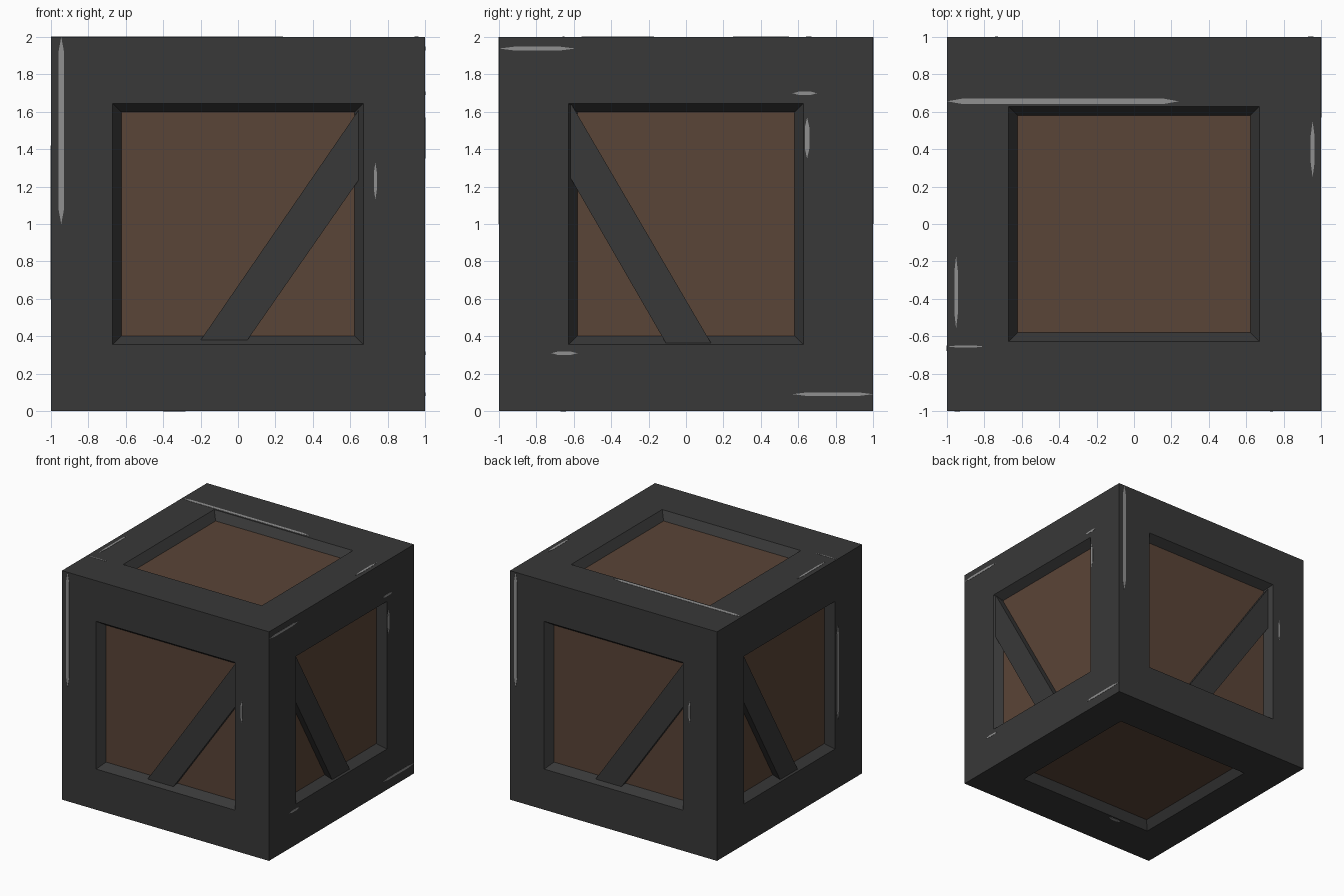
import bpy, bmesh, math
from mathutils import Matrix, Vector

if "Cube" in bpy.data.objects:
    bpy.data.objects.remove(bpy.data.objects["Cube"])


def material(name, rgb):
    m = bpy.data.materials.new(name)
    m.diffuse_color = (*rgb, 1)
    m.use_nodes = True
    m.node_tree.nodes["Principled BSDF"].inputs["Base Color"].default_value = m.diffuse_color
    return m


DARK = material("dark grey frame", (0.040, 0.040, 0.040))
BROWN = material("brown panel", (0.102, 0.058, 0.038))
LIGHT = material("worn light grey", (0.28, 0.28, 0.28))

DEPTH = 0.07                           # recess depth of the panels
OPEN = Vector((0.67, 0.628, 0.645))    # half sizes of the openings
SLOPE = 0.047                          # how far the recess walls lean in


def finish(bm, name, mats):
    bmesh.ops.recalc_face_normals(bm, faces=bm.faces)
    me = bpy.data.meshes.new(name)
    bm.to_mesh(me)
    bm.free()
    for m in mats:
        me.materials.append(m)
    ob = bpy.data.objects.new(name, me)
    bpy.context.collection.objects.link(ob)
    return ob


def side(turn):
    """Face frame (u right, v up from the floor, w outward) for a side wall."""
    base = Matrix(((1, 0, 0, 0), (0, 0, -1, -1), (0, 1, 0, 0), (0, 0, 0, 1)))
    return Matrix.Rotation(math.radians(90 * turn), 4, 'Z') @ base


TOP = Matrix.Translation((0, 0, 2))
BOTTOM = Matrix.Rotation(math.pi, 4, 'X')


def prism(name, frame, outline, w0, w1, mat):
    bm = bmesh.new()
    rings = [[bm.verts.new(frame @ Vector((u, v, w))) for u, v in outline]
             for w in (w0, w1)]
    for r in rings:
        bm.faces.new(r)
    n = len(outline)
    for i in range(n):
        j = (i + 1) % n
        bm.faces.new((rings[0][i], rings[0][j], rings[1][j], rings[1][i]))
    return finish(bm, name, [mat])


def scratch(frame, u0, u1, v0, v1):
    """Thin worn strip with tapered ends."""
    if u1 - u0 > v1 - v0:
        t, m = min(0.08, (u1 - u0) / 4), (v0 + v1) / 2
        pts = [(u0, m), (u0 + t, v0), (u1 - t, v0), (u1, m),
               (u1 - t, v1), (u0 + t, v1)]
    else:
        t, m = min(0.08, (v1 - v0) / 4), (u0 + u1) / 2
        pts = [(m, v0), (u1, v0 + t), (u1, v1 - t), (m, v1),
               (u0, v1 - t), (u0, v0 + t)]
    prism("edge_wear", frame, pts, -0.004, 0.002, LIGHT)


# Crate body: every face inset to an opening, then sunk to a brown panel
bm = bmesh.new()
bmesh.ops.create_cube(bm, size=2)
bm.normal_update()
panels = list(bm.faces)
for f in panels:
    axis = max(range(3), key=lambda i: abs(f.normal[i]))
    sign = 1 if f.normal[axis] > 0 else -1
    for half, level in ((OPEN, 1), (OPEN - Vector((SLOPE,) * 3), 1 - DEPTH)):
        bmesh.ops.inset_individual(bm, faces=[f], thickness=0.1)
        for v in f.verts:
            for i in range(3):
                v.co[i] = sign * level if i == axis else math.copysign(half[i], v.co[i])
    f.material_index = 1
bmesh.ops.translate(bm, verts=bm.verts, vec=(0, 0, 1))
finish(bm, "crate_body", [DARK, BROWN])

# Diagonal braces: front and back share one shape, right and left the other
WIDE = [(-0.22, 0.35), (0.03, 0.35), (0.68, 1.285), (0.68, 1.66)]
NARROW = [(-0.10, 0.35), (0.142, 0.35), (-0.61, 1.636), (-0.64, 1.636), (-0.64, 1.285)]
for turn, label in enumerate(("front", "right", "back", "left")):
    wide = turn % 2 == 0
    prism(label + "_brace", side(turn), WIDE if wide else NARROW,
          -DEPTH - 0.01, -0.037 if wide else -0.015, DARK)

# Worn edges
for turn in (0, 2):
    scratch(side(turn), -0.96, -0.93, 1.0, 2.0)
    scratch(side(turn), 0.727, 0.742, 1.13, 1.33)
for s in ((-1, -0.59, 1.928, 1.948), (0.57, 0.70, 1.69, 1.708),
          (0.635, 0.66, 1.35, 1.57), (-0.72, -0.58, 0.30, 0.318),
          (0.57, 1, 0.08, 0.10)):
    scratch(side(1), *s)
scratch(side(3), 0.65, 0.68, 0.60, 1.42)
for s in ((-1, 0.24, 0.642, 0.67), (0.945, 0.965, 0.25, 0.55),
          (-0.96, -0.942, -0.56, -0.17), (-1, -0.8, -0.66, -0.65)):
    scratch(TOP, *s)
scratch(BOTTOM, -0.40, -0.28, 0.642, 0.67)
